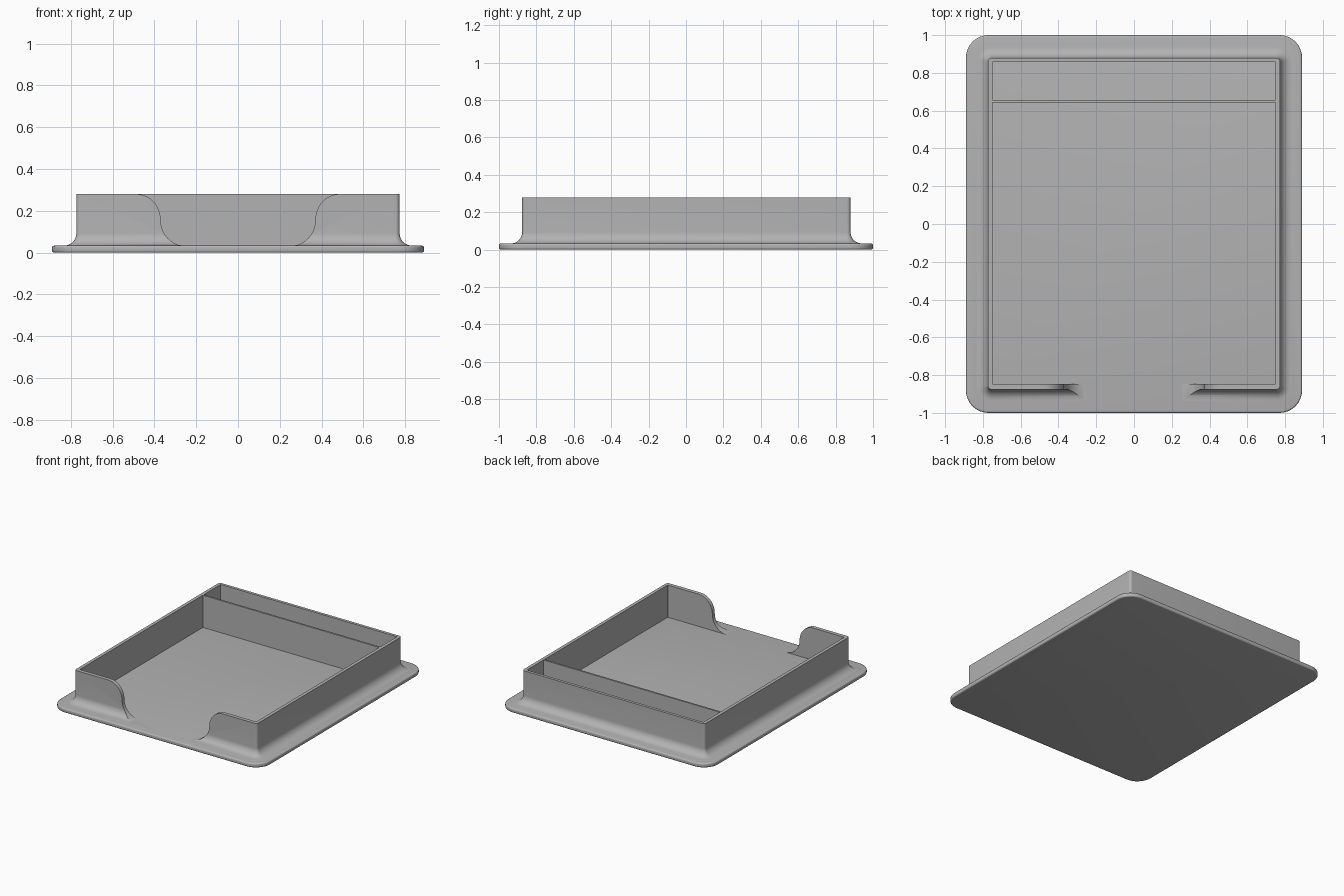
import bpy, bmesh, math

cube = bpy.data.objects.get("Cube")
if cube:
    bpy.data.objects.remove(cube)

grey = bpy.data.materials.new("plain_grey")
grey.use_nodes = True
GREY = (0.45, 0.45, 0.45, 1)
grey.diffuse_color = GREY
grey.node_tree.nodes["Principled BSDF"].inputs["Base Color"].default_value = GREY

BASE_TOP, TOP = 0.033, 0.28
WALL_X, FRONT, BACK = 0.773, -0.876, 0.88
FILLET = 0.06


def rounded_rect(x, y0, y1, r, steps=8):
    """Outline points of a rectangle with rounded corners."""
    corners = ((x - r, y1 - r), (r - x, y1 - r), (r - x, y0 + r), (x - r, y0 + r))
    pts = []
    for i, (cx, cy) in enumerate(corners):
        for k in range(steps + 1):
            a = (i + k / steps) * math.pi / 2
            pts.append((cx + r * math.cos(a), cy + r * math.sin(a)))
    return pts


def loft(bm, loops, closed):
    """Skin stacked loops; closed joins last to first, otherwise caps the ends."""
    rings = [[bm.verts.new((x, y, z)) for x, y in pts] for pts, z in loops]
    pairs = list(zip(rings, rings[1:]))
    if closed:
        pairs.append((rings[-1], rings[0]))
    else:
        bm.faces.new(rings[0])
        bm.faces.new(rings[-1])
    for a, b in pairs:
        n = len(a)
        for i in range(n):
            j = (i + 1) % n
            bm.faces.new((a[i], a[j], b[j], b[i]))


def make_object(name, bm):
    bmesh.ops.recalc_face_normals(bm, faces=bm.faces)
    mesh = bpy.data.meshes.new(name)
    bm.to_mesh(mesh)
    bm.free()
    obj = bpy.data.objects.new(name, mesh)
    bpy.context.collection.objects.link(obj)
    mesh.materials.append(grey)
    return obj


def activate(obj):
    bpy.ops.object.select_all(action='DESELECT')
    obj.select_set(True)
    bpy.context.view_layer.objects.active = obj


def smooth(obj):
    activate(obj)
    bpy.ops.object.shade_smooth_by_angle(angle=math.radians(35))


# Base plate with rounded corners and softened rims
rim = 0.01
loops = []
for cz, start in ((rim, -90), (BASE_TOP - rim, 0)):
    for k in range(5):
        a = math.radians(start + k * 22.5)
        inset = rim * (1 - math.cos(a))
        loops.append((rounded_rect(0.89 - inset, -1 + inset, 1 - inset, 0.12 - inset),
                      cz + rim * math.sin(a)))
bm = bmesh.new()
loft(bm, loops, closed=False)
smooth(make_object("base_plate", bm))

# Tray wall: flared foot outside, straight inside
loops = [(rounded_rect(WALL_X + FILLET, FRONT - FILLET, BACK + FILLET, 0.02 + FILLET), 0.015)]
for k in range(11):
    a = k / 10 * math.pi / 2
    out = FILLET * (1 - math.sin(a))
    loops.append((rounded_rect(WALL_X + out, FRONT - out, BACK + out, 0.02 + out),
                  BASE_TOP + FILLET * (1 - math.cos(a))))
loops.append((rounded_rect(WALL_X, FRONT, BACK, 0.02), TOP))
inner = rounded_rect(0.748, -0.847, 0.858, 0.002)
loops += [(inner, TOP), (inner, 0.015)]
bm = bmesh.new()
loft(bm, loops, closed=True)
wall = make_object("tray_wall", bm)

# Front opening cutter with S-shaped sides
mid = (BASE_TOP + TOP) / 2
rz, rx = (TOP - BASE_TOP) / 2, 0.115
half = []
for k in range(13):
    a = k / 12 * math.pi / 2
    half.append((0.255 + rx * math.sin(a), mid - rz * math.cos(a)))
for k in range(1, 13):
    a = k / 12 * math.pi / 2
    half.append((0.485 - rx * math.cos(a), mid + rz * math.sin(a)))
half.append((0.485, TOP + 0.1))
outline = half + [(-x, z) for x, z in reversed(half)]
bm = bmesh.new()
ends = [[bm.verts.new((x, y, z)) for x, z in outline] for y in (-1.1, -0.75)]
bm.faces.new(ends[0])
bm.faces.new(ends[1])
for i in range(len(outline)):
    j = (i + 1) % len(outline)
    bm.faces.new((ends[0][i], ends[0][j], ends[1][j], ends[1][i]))
cutter = make_object("opening_cutter", bm)
cutter.hide_render = True

cut = wall.modifiers.new("front_opening", 'BOOLEAN')
cut.operation = 'DIFFERENCE'
cut.solver = 'EXACT'
cut.object = cutter
activate(wall)
bpy.ops.object.modifier_apply(modifier=cut.name)
bpy.data.objects.remove(cutter)
smooth(wall)

# Divider in front of the narrow rear compartment
bm = bmesh.new()
bmesh.ops.create_cube(bm, size=1)
for v in bm.verts:
    v.co.x *= 1.51
    v.co.y = 0.65 + v.co.y * 0.014
    v.co.z = TOP - 0.0005 if v.co.z > 0 else 0.015
make_object("divider", bm)
